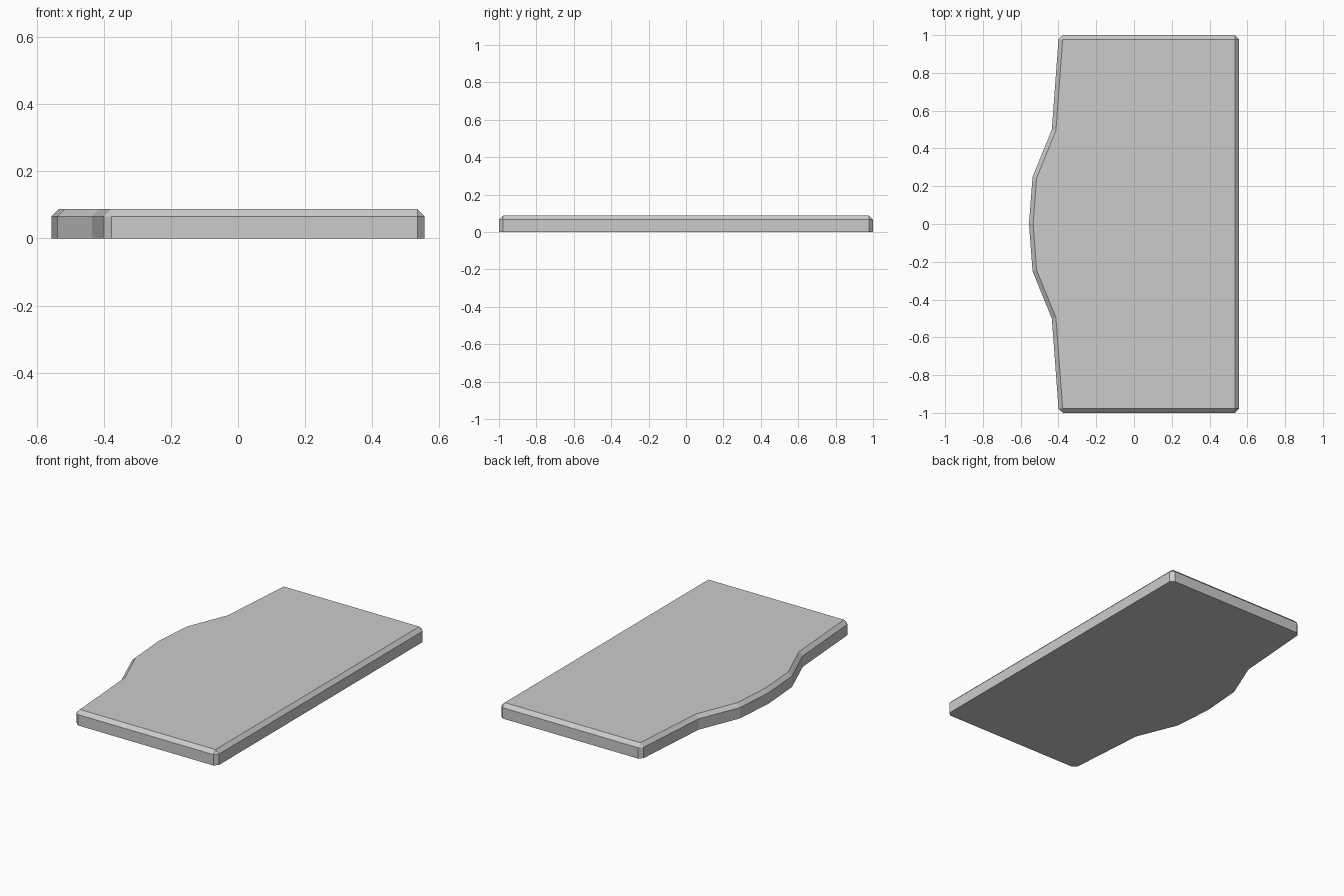
import bpy, bmesh

if "Cube" in bpy.data.objects:
    bpy.data.objects.remove(bpy.data.objects["Cube"])

HEIGHT, BEVEL = 0.088, 0.022

# Slab outline: straight right side, bowed left side mirrored across y = 0
half = [(-0.537, 0.25), (-0.435, 0.5), (-0.398, 1.0), (0.556, 1.0)]
outline = [(-0.556, 0.0)] + half + [(x, -y) for x, y in reversed(half)]

# Extrude the outline into a solid slab
bm = bmesh.new()
base = bm.faces.new([bm.verts.new((x, y, 0)) for x, y in outline])
ext = bmesh.ops.extrude_face_region(bm, geom=[base], use_keep_orig=True)
for v in ext["geom"]:
    if isinstance(v, bmesh.types.BMVert):
        v.co.z = HEIGHT
bmesh.ops.recalc_face_normals(bm, faces=bm.faces)

# Chamfer the top rim and the four upright corners
def chamfered(edge):
    a, b = (v.co for v in edge.verts)
    top_rim = min(a.z, b.z) > HEIGHT / 2
    upright = abs(a.z - b.z) > HEIGHT / 2 and abs(a.y) > 0.9
    return top_rim or upright

bmesh.ops.bevel(bm, geom=[e for e in bm.edges if chamfered(e)], offset=BEVEL,
                offset_type='OFFSET', segments=1, affect='EDGES', profile=0.5)
bmesh.ops.recalc_face_normals(bm, faces=bm.faces)

mesh = bpy.data.meshes.new("slab")
bm.to_mesh(mesh)
bm.free()
slab = bpy.data.objects.new("slab", mesh)
bpy.context.collection.objects.link(slab)
